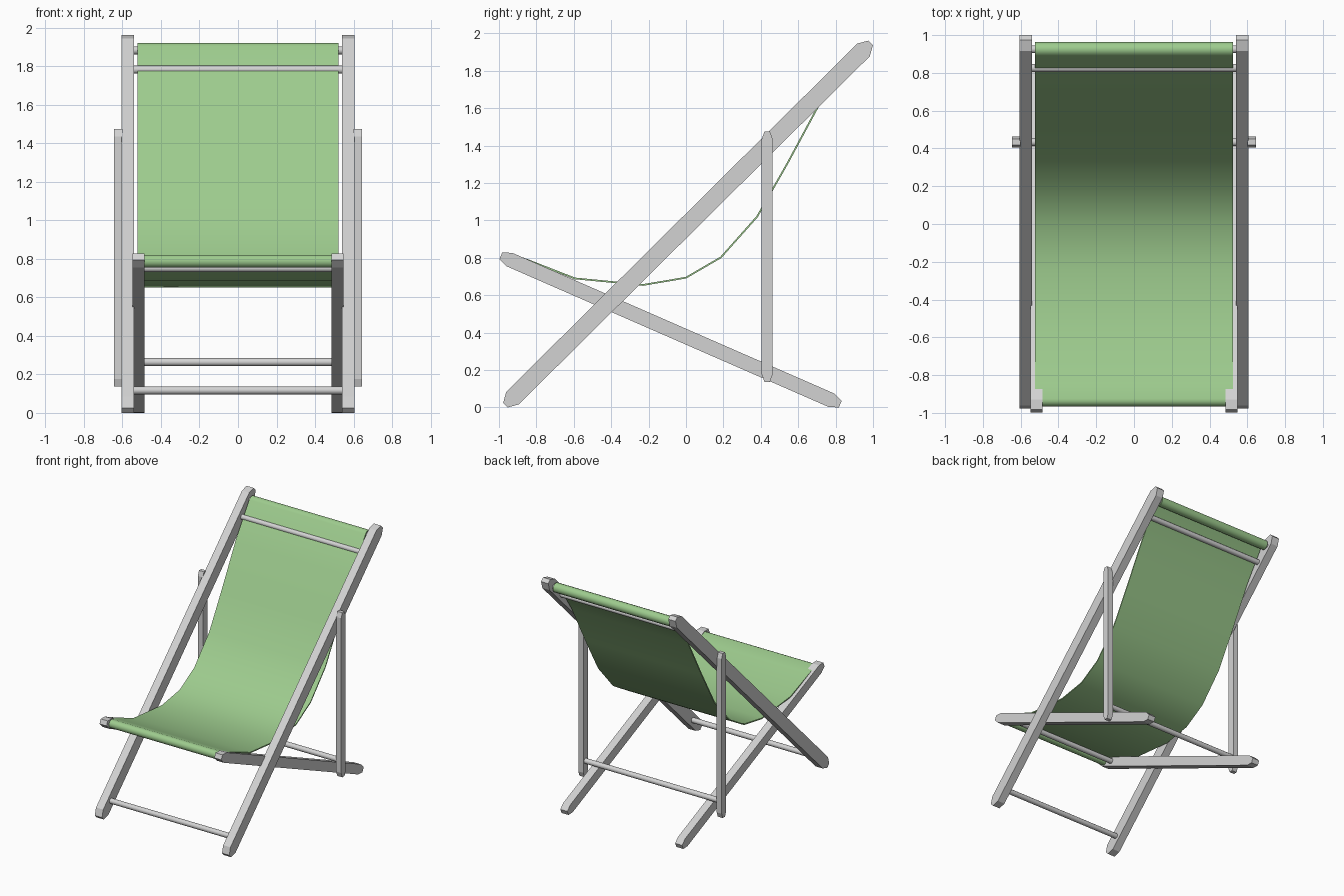
import bpy, bmesh
from math import cos, sin, radians
from mathutils import Vector

if "Cube" in bpy.data.objects:
    bpy.data.objects.remove(bpy.data.objects["Cube"])


def material(name, rgb):
    m = bpy.data.materials.new(name)
    m.use_nodes = True
    m.diffuse_color = (*rgb, 1)
    m.node_tree.nodes["Principled BSDF"].inputs["Base Color"].default_value = (*rgb, 1)
    return m


WOOD = material("pale grey wood", (0.65, 0.65, 0.65))
CLOTH = material("green canvas", (0.34, 0.6, 0.27))


def add_object(name, bm, mat):
    bmesh.ops.recalc_face_normals(bm, faces=bm.faces)
    mesh = bpy.data.meshes.new(name)
    bm.to_mesh(mesh)
    bm.free()
    mesh.materials.append(mat)
    ob = bpy.data.objects.new(name, mesh)
    bpy.context.collection.objects.link(ob)
    return ob


def smooth(ob, angle):
    bpy.ops.object.select_all(action='DESELECT')
    ob.select_set(True)
    bpy.context.view_layer.objects.active = ob
    bpy.ops.object.shade_smooth_by_angle(angle=radians(angle))


def rail_pair(name, start, end, width, inset, taper, x0, x1):
    """Flat bar with tapered ends running start to end in the side plane, on both sides."""
    a, b = Vector(start), Vector(end)
    d = (b - a).normalized()
    n = Vector((-d.y, d.x))
    h, t = width / 2, width / 2 - inset
    outline = [a + n * t, a + d * taper + n * h, b - d * taper + n * h, b + n * t,
               b - n * t, b - d * taper - n * h, a + d * taper - n * h, a - n * t]
    for side, s in (("left", 1), ("right", -1)):
        bm = bmesh.new()
        face = bm.faces.new([bm.verts.new((s * x0, p.x, p.y)) for p in outline])
        ext = bmesh.ops.extrude_face_region(bm, geom=[face])
        moved = [v for v in ext["geom"] if isinstance(v, bmesh.types.BMVert)]
        bmesh.ops.translate(bm, verts=moved, vec=(s * (x1 - x0), 0, 0))
        add_object(f"{side}_{name}", bm, WOOD)


def crossbar(name, y, z, half, radius=0.021):
    bm = bmesh.new()
    bmesh.ops.create_cone(bm, cap_ends=True, segments=12, radius1=radius,
                          radius2=radius, depth=2 * half)
    for v in bm.verts:
        v.co = (v.co.z, y + v.co.x, z + v.co.y)
    smooth(add_object(name, bm, WOOD), 40)


# Wooden frames and back props
rail_pair("back_rail", (-0.965, 0.013), (0.987, 1.949), 0.095, 0.03, 0.053, 0.54, 0.605)
rail_pair("seat_rail", (-0.99, 0.811), (0.825, 0.018), 0.078, 0.02, 0.05, 0.485, 0.548)
rail_pair("prop_leg", (0.434, 0.137), (0.434, 1.475), 0.058, 0.014, 0.04, 0.60, 0.645)

# Round crossbars
TOP, FRONT = (0.925, 1.883), (-0.933, 0.788)
crossbar("top_bar", *TOP, 0.56)
crossbar("upper_back_bar", 0.826, 1.783, 0.56)
crossbar("foot_bar", -0.86, 0.117, 0.56)
crossbar("seat_front_bar", *FRONT, 0.51)
crossbar("seat_second_bar", -0.85, 0.752, 0.51)
crossbar("prop_bar", 0.434, 0.264, 0.62)


# Canvas sling wrapped around the two end bars
def wrap(centre, radius, first, last, steps=12):
    angles = [radians(first + (last - first) * i / steps) for i in range(steps + 1)]
    return [(centre[0] + radius * cos(a), centre[1] + radius * sin(a)) for a in angles]


sag = [(0.72, 1.635), (0.545, 1.31), (0.38, 1.02), (0.187, 0.803), (0, 0.694),
       (-0.23, 0.655), (-0.594, 0.69), (-0.845, 0.788)]
path = wrap(TOP, 0.034, -170, 150) + sag + wrap(FRONT, 0.029, 75, 380)

bm = bmesh.new()
rows = [[bm.verts.new((x, y, z)) for x in (-0.523, 0.523)] for y, z in path]
for r, q in zip(rows, rows[1:]):
    bm.faces.new((r[0], r[1], q[1], q[0]))
canvas = add_object("canvas_sling", bm, CLOTH)
thick = canvas.modifiers.new("thickness", 'SOLIDIFY')
thick.thickness = 0.009
thick.offset = 0
bpy.context.view_layer.objects.active = canvas
bpy.ops.object.modifier_apply(modifier=thick.name)
smooth(canvas, 40)
